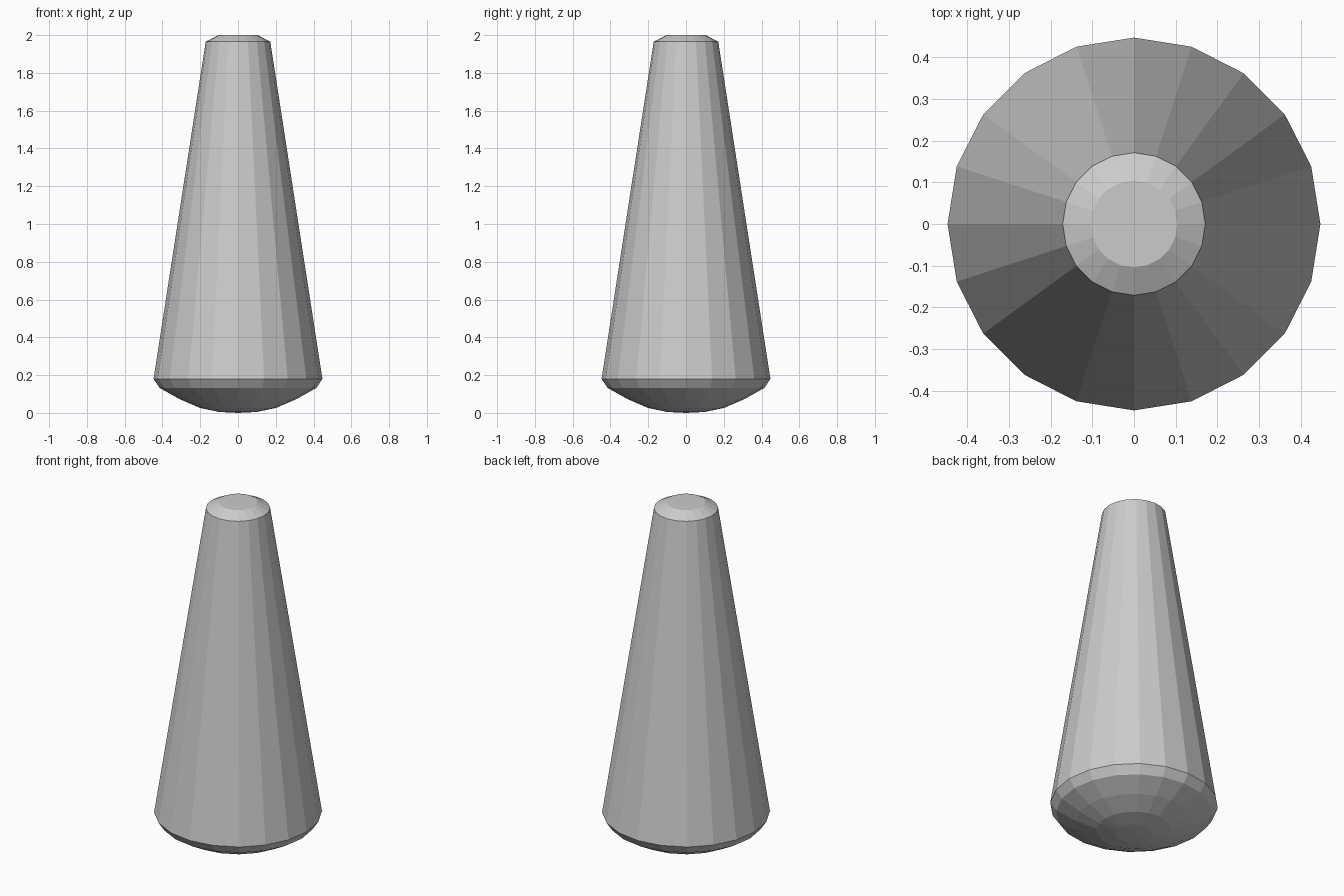
import bpy, bmesh, math

if "Cube" in bpy.data.objects:
    bpy.data.objects.remove(bpy.data.objects["Cube"])

SIDES = 20
# (radius, height) from the rounded underside to the bevelled tip
PROFILE = [(0.1, 0.005), (0.2, 0.026), (0.31, 0.073), (0.415, 0.132),
           (0.447, 0.18), (0.171, 1.965), (0.104, 2.0)]


def lathe(name, profile, sides):
    bm = bmesh.new()
    rings = [[bm.verts.new((r * math.cos(2 * math.pi * i / sides),
                            r * math.sin(2 * math.pi * i / sides), z))
              for i in range(sides)] for r, z in profile]
    for low, high in zip(rings, rings[1:]):
        for i in range(sides):
            j = (i + 1) % sides
            bm.faces.new((low[i], low[j], high[j], high[i]))
    # shallow bottom point and flat top cap
    tip = bm.verts.new((0, 0, 0))
    for i in range(sides):
        bm.faces.new((tip, rings[0][(i + 1) % sides], rings[0][i]))
    bm.faces.new(rings[-1])
    mesh = bpy.data.meshes.new(name)
    bm.to_mesh(mesh)
    bm.free()
    obj = bpy.data.objects.new(name, mesh)
    bpy.context.collection.objects.link(obj)
    return obj


# tapered body with rounded base
lathe("tapered_body", PROFILE, SIDES)
